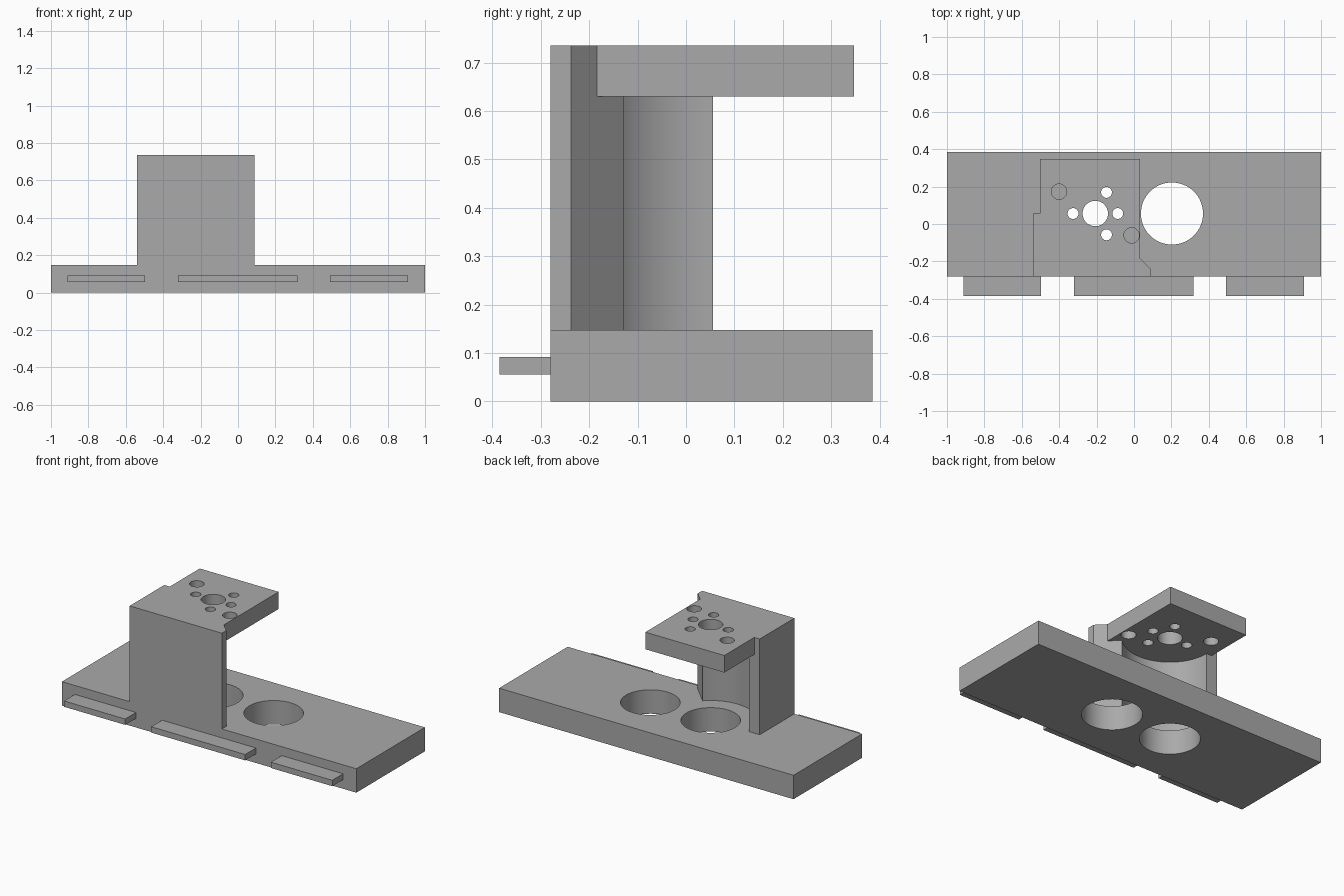
import bpy, bmesh, math

cube = bpy.data.objects.get("Cube")
if cube:
    bpy.data.objects.remove(cube, do_unlink=True)

grey = bpy.data.materials.new("neutral grey")
colour = (0.40, 0.40, 0.40, 1)
grey.diffuse_color = colour
grey.use_nodes = True
grey.node_tree.nodes["Principled BSDF"].inputs["Base Color"].default_value = colour


def prism(name, outline, z0, z1):
    """Extrude a closed plan outline from z0 to z1."""
    bm = bmesh.new()
    face = bm.faces.new([bm.verts.new((x, y, z0)) for x, y in outline])
    top = bmesh.ops.extrude_face_region(bm, geom=[face])["geom"]
    for v in top:
        if isinstance(v, bmesh.types.BMVert):
            v.co.z = z1
    bmesh.ops.recalc_face_normals(bm, faces=bm.faces)
    mesh = bpy.data.meshes.new(name)
    bm.to_mesh(mesh)
    bm.free()
    mesh.materials.append(grey)
    obj = bpy.data.objects.new(name, mesh)
    bpy.context.collection.objects.link(obj)
    return obj


def box(name, x0, x1, y0, y1, z0, z1):
    return prism(name, [(x0, y0), (x1, y0), (x1, y1), (x0, y1)], z0, z1)


def arc(cx, cy, r, start, end, steps):
    angles = [math.radians(start + (end - start) * i / steps) for i in range(steps + 1)]
    return [(cx + r * math.cos(a), cy + r * math.sin(a)) for a in angles]


def combine(target, tool, operation):
    """Apply a boolean and discard the tool."""
    mod = target.modifiers.new(operation.lower(), "BOOLEAN")
    mod.operation, mod.solver, mod.object = operation, "EXACT", tool
    bpy.context.view_layer.objects.active = target
    bpy.ops.object.modifier_apply(modifier=mod.name)
    bpy.data.objects.remove(tool, do_unlink=True)


def drill(target, x, y, r, z0, z1):
    circle = arc(x, y, r, 0, 360, 64)[:-1]
    combine(target, prism("drill", circle, z0, z1), "DIFFERENCE")


FRONT, BASE_TOP, PLATE_LOW, TOP = -0.28, 0.147, 0.63, 0.735
CX, CY = -0.207, 0.056

# Base slab, column with a round hollow at its back, and overhanging plate
body = box("mounting_bracket", -1, 1, FRONT, 0.385, 0, BASE_TOP)
hollow = arc(CX, CY, 0.26, -45, -180, 48)
column = prism("column", [(-0.54, FRONT), (0.087, FRONT), (0.087, -0.238)]
               + hollow + [(-0.54, CY)], 0.08, TOP)
plate = box("plate", -0.503, 0.033, -0.22, 0.347, PLATE_LOW, TOP)
combine(column, plate, "UNION")
combine(body, column, "UNION")

# Two large bores in the base
for x in (CX, 0.203):
    drill(body, x, CY, 0.166, -0.1, 0.3)

# Centre hole, four small holes and two dowel holes in the plate
plate_holes = [(CX, CY, 0.068),
               (-0.326, CY, 0.029), (-0.087, CY, 0.029),
               (-0.147, 0.169, 0.029), (-0.147, -0.058, 0.029),
               (-0.401, 0.173, 0.041), (-0.013, -0.061, 0.041)]
for x, y, r in plate_holes:
    drill(body, x, y, r, 0.5, 0.85)

# Tabs along the front edge
tabs = [("right_tab", -0.912, -0.497), ("middle_tab", -0.32, 0.318), ("left_tab", 0.493, 0.91)]
parts = [body] + [box(n, a, b, -0.385, FRONT, 0.056, 0.092) for n, a, b in tabs]

# Smooth bores, sharp edges
bpy.ops.object.select_all(action="DESELECT")
for part in parts:
    part.select_set(True)
bpy.context.view_layer.objects.active = body
bpy.ops.object.shade_smooth_by_angle(angle=math.radians(30))
